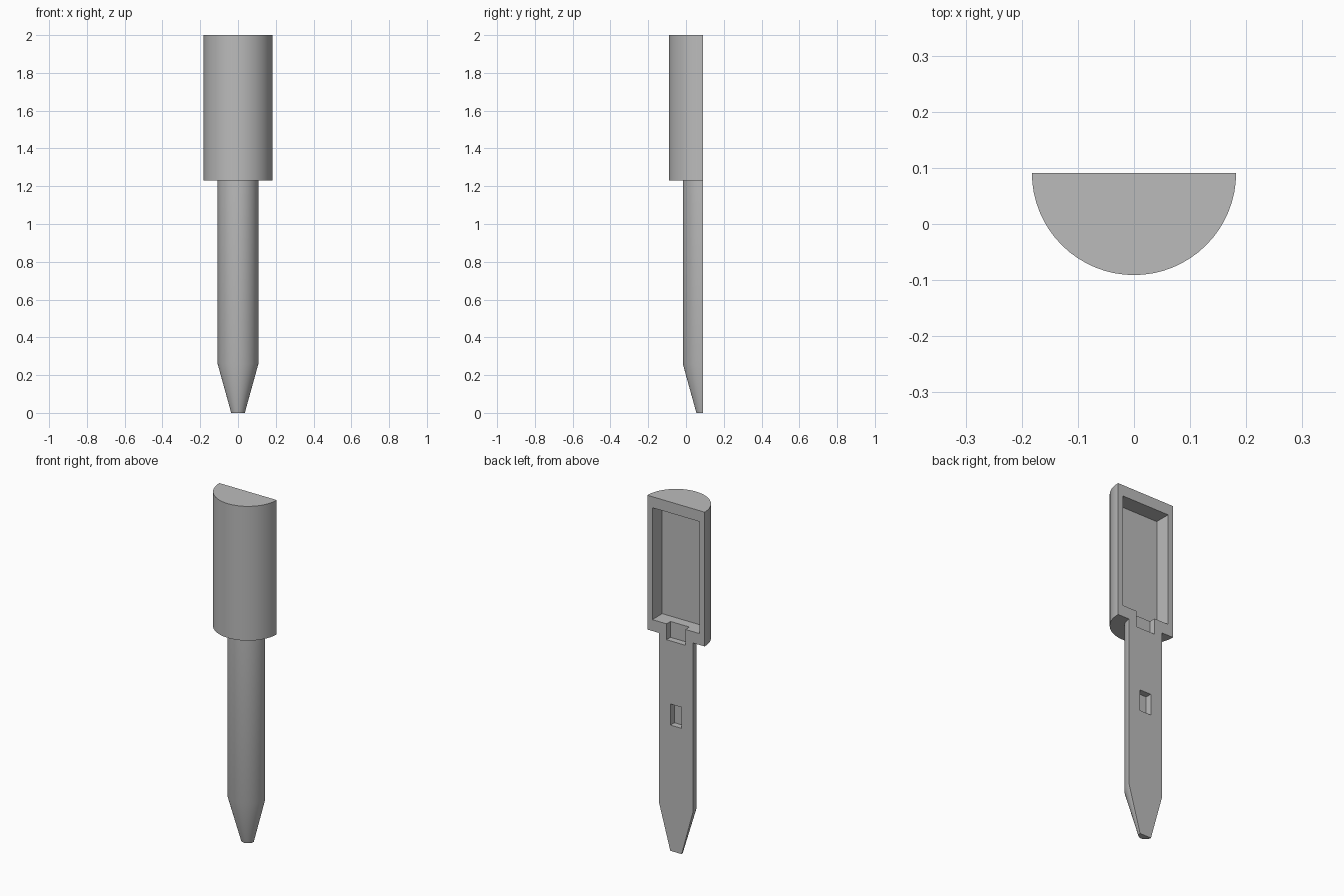
import bpy, bmesh, math
from mathutils import Vector

cube = bpy.data.objects.get("Cube")
if cube:
    bpy.data.objects.remove(cube, do_unlink=True)

BACK = 0.091                      # y of the flat back, which holds the axis
HEAD_R, SHAFT_R, TIP_R = 0.182, 0.108, 0.036
SHOULDER, TAPER, TOP = 1.23, 0.26, 2.0

grey = bpy.data.materials.new("plain grey")
grey.use_nodes = True
colour = (0.5, 0.5, 0.5, 1)
grey.diffuse_color = colour
grey.node_tree.nodes["Principled BSDF"].inputs["Base Color"].default_value = colour


def make_object(name, bm):
    mesh = bpy.data.meshes.new(name)
    bm.to_mesh(mesh)
    bm.free()
    mesh.materials.append(grey)
    obj = bpy.data.objects.new(name, mesh)
    bpy.context.collection.objects.link(obj)
    return obj


def half_lathe(name, profile, steps):
    """Sweep a (radius, z) profile half a turn and close the flat back."""
    bm = bmesh.new()
    verts = [bm.verts.new((r, BACK, z)) for r, z in profile]
    edges = [bm.edges.new(pair) for pair in zip(verts, verts[1:])]
    bmesh.ops.spin(bm, geom=verts + edges, cent=(0, BACK, 0), axis=(0, 0, 1),
                   angle=-math.pi, steps=steps)
    bmesh.ops.remove_doubles(bm, verts=bm.verts, dist=1e-5)
    rim = [e for e in bm.edges if e.is_boundary]
    bmesh.ops.contextual_create(bm, geom=rim)
    bmesh.ops.recalc_face_normals(bm, faces=bm.faces)
    return make_object(name, bm)


def cut_recess(target, name, half_width, low, high, depth):
    """Cut a box-shaped recess into the flat back."""
    bm = bmesh.new()
    bmesh.ops.create_cube(bm, size=1)
    out = 0.05
    bmesh.ops.scale(bm, verts=bm.verts,
                    vec=Vector((2 * half_width, depth + out, high - low)))
    bmesh.ops.translate(bm, verts=bm.verts,
                        vec=Vector((0, BACK + (out - depth) / 2, (low + high) / 2)))
    cutter = make_object(name, bm)
    cutter.hide_render = True
    mod = target.modifiers.new(name, 'BOOLEAN')
    mod.operation = 'DIFFERENCE'
    mod.solver = 'EXACT'
    mod.object = cutter
    bpy.context.view_layer.objects.active = target
    bpy.ops.object.modifier_apply(modifier=mod.name)
    bpy.data.objects.remove(cutter, do_unlink=True)


# Half-round body: tapered tip, shaft and wide head
body = half_lathe("half_round_body", [
    (0, 0), (TIP_R, 0), (SHAFT_R, TAPER), (SHAFT_R, SHOULDER),
    (HEAD_R, SHOULDER), (HEAD_R, TOP), (0, TOP)], steps=32)

# Recesses in the back: head pocket, cable notch below it, shaft slot
cut_recess(body, "head_pocket", 0.15, 1.295, 1.937, 0.09)
cut_recess(body, "cable_notch", 0.06, 1.204, 1.32, 0.036)
cut_recess(body, "shaft_slot", 0.035, 0.721, 0.842, 0.036)

# Smooth round walls, sharp corners
bpy.ops.object.select_all(action='DESELECT')
body.select_set(True)
bpy.context.view_layer.objects.active = body
bpy.ops.object.shade_smooth_by_angle(angle=math.radians(30))
